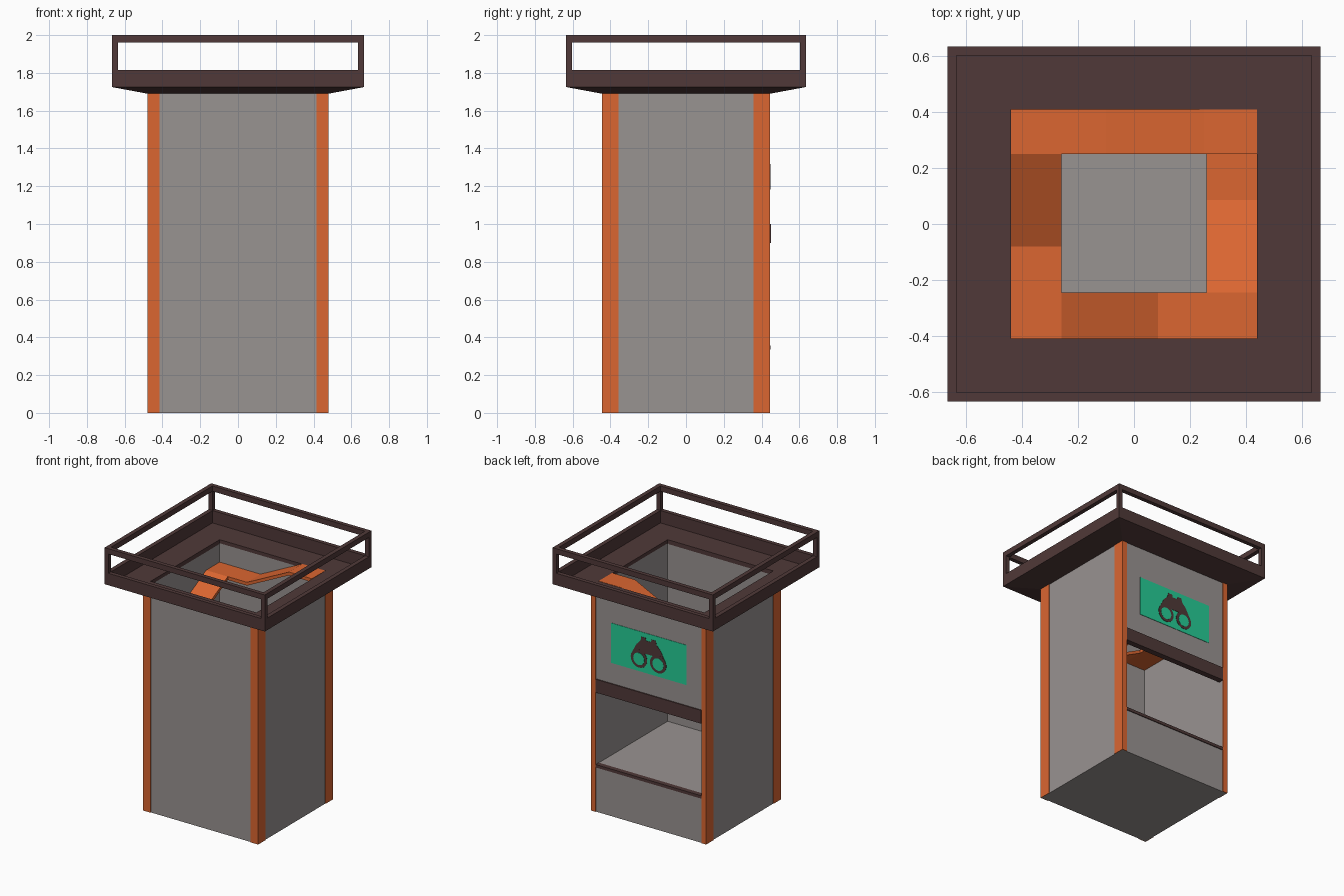
import bpy, bmesh, math
from mathutils import Vector

if "Cube" in bpy.data.objects:
    bpy.data.objects.remove(bpy.data.objects["Cube"])


def material(name, rgb):
    m = bpy.data.materials.new(name)
    lin = [((c / 255 + 0.055) / 1.055) ** 2.4 for c in rgb]
    m.diffuse_color = (*lin, 1)
    m.use_nodes = True
    m.node_tree.nodes["Principled BSDF"].inputs["Base Color"].default_value = m.diffuse_color
    return m


GREY = material("concrete grey", (153, 147, 145))
ORANGE = material("orange trim", (219, 102, 49))
DARK = material("dark brown", (80, 57, 56))
GREEN = material("sign green", (38, 205, 150))


def finish(name, bm, mat):
    bmesh.ops.recalc_face_normals(bm, faces=bm.faces)
    me = bpy.data.meshes.new(name)
    bm.to_mesh(me)
    bm.free()
    me.materials.append(mat)
    ob = bpy.data.objects.new(name, me)
    bpy.context.collection.objects.link(ob)
    return ob


def box(name, x0, x1, y0, y1, z0, z1, mat):
    bm = bmesh.new()
    bmesh.ops.create_cube(bm, size=1)
    for v in bm.verts:
        v.co = Vector(((x0 + x1) / 2 + v.co.x * (x1 - x0),
                       (y0 + y1) / 2 + v.co.y * (y1 - y0),
                       (z0 + z1) / 2 + v.co.z * (z1 - z0)))
    return finish(name, bm, mat)


def ring(name, profile, mat):
    """Closed rectangular ring: profile is a loop of (half x, half y, z)."""
    bm = bmesh.new()
    loops = [[bm.verts.new((sx * hx, sy * hy, z))
              for sx, sy in ((-1, -1), (1, -1), (1, 1), (-1, 1))]
             for hx, hy, z in profile]
    for a, b in zip(loops, loops[1:] + loops[:1]):
        for i in range(4):
            j = (i + 1) % 4
            bm.faces.new((a[i], a[j], b[j], b[i]))
    return finish(name, bm, mat)


def prism(name, pts, axis, lo, hi, mat):
    """Extrude an outline of (s, z) points; axis is the extrusion axis."""
    bm = bmesh.new()
    place = (lambda s, t, z: (t, s, z)) if axis == "x" else (lambda s, t, z: (s, t, z))
    a = [bm.verts.new(place(s, lo, z)) for s, z in pts]
    b = [bm.verts.new(place(s, hi, z)) for s, z in pts]
    bm.faces.new(a)
    bm.faces.new(b)
    n = len(pts)
    for i in range(n):
        j = (i + 1) % n
        bm.faces.new((a[i], a[j], b[j], b[i]))
    return finish(name, bm, mat)


# Tower body: solid base, three full walls, back wall above the opening
X, Y, T = 0.476, 0.441, 1.695
IX, IY = 0.44, 0.41
SILL, HEAD = 0.355, 0.90
box("tower_base", -X, X, -Y, Y, 0, SILL, GREY)
box("front_wall", -X, X, -Y, -IY, SILL, T, GREY)
for s, n in ((-1, "left"), (1, "right")):
    box(n + "_wall", min(s * IX, s * X), max(s * IX, s * X), -IY, Y, SILL, T, GREY)
box("back_wall", -IX, IX, IY, Y, HEAD + 0.1, T, GREY)

# Dark lintel and sill of the back opening
box("opening_lintel", -IX, IX, IY - 0.005, 0.449, HEAD, HEAD + 0.1, DARK)
box("opening_sill", -IX, IX, IY, 0.447, SILL - 0.02, SILL + 0.002, DARK)

# Orange corner trim, L-shaped plates on the outside
for sx in (-1, 1):
    for sy in (-1, 1):
        w = 0.415 if sy < 0 else IX
        xs = sorted((sx * w, sx * 0.48))
        ys = sorted((sy * Y, sy * 0.446))
        box("corner_trim_face", *xs, *ys, 0, T, ORANGE)
        xs = sorted((sx * X, sx * 0.48))
        ys = sorted((sy * 0.357, sy * Y))
        box("corner_trim_side", *xs, *ys, 0, T, ORANGE)

# Lookout platform with raised rim and sloped underside
ring("platform", [(IX, IY, 1.722), (0.635, 0.603, 1.722), (0.635, 0.603, 1.815),
                  (0.667, 0.634, 1.815), (0.667, 0.634, 1.725),
                  (0.48, 0.446, 1.69), (IX, IY, 1.69)], DARK)

# Guard rail and its corner posts
ring("guard_rail", [(0.635, 0.603, 2.0), (0.667, 0.634, 2.0),
                    (0.667, 0.634, 1.96), (0.635, 0.603, 1.96)], DARK)
for sx in (-1, 1):
    for sy in (-1, 1):
        xs = sorted((sx * 0.635, sx * 0.667))
        ys = sorted((sy * 0.603, sy * 0.634))
        box("rail_post", *xs, *ys, 1.815, 1.96, DARK)


# Ramps winding up the inside walls: landing, slope, landing
def ramp(name, stations, axis, lo, hi):
    under = [(s, z - 0.025) for s, z in reversed(stations)]
    prism(name, stations + under, axis, lo, hi, ORANGE)


Z = [1.04 + 0.171 * i for i in range(5)]
ramp("right_ramp", [(IY, Z[0]), (0.085, Z[0]), (-0.245, Z[1])], "x", 0.26, IX)
ramp("front_ramp", [(IX, Z[1]), (0.085, Z[1]), (-0.26, Z[2])], "y", -IY, -0.245)
ramp("left_ramp", [(-IY, Z[2]), (-0.08, Z[2]), (0.25, Z[3])], "x", -IX, -0.26)
ramp("back_ramp", [(-IX, Z[3]), (-0.10, Z[3]), (0.25, Z[4]), (IX, Z[4])], "y", 0.25, IY)


# Sign on the back: green plate with a binocular silhouette
def circle(cx, cz, r, n=20):
    return [(cx + r * math.cos(2 * math.pi * i / n),
             cz + r * math.sin(2 * math.pi * i / n)) for i in range(n)]


box("sign_plate", -0.315, 0.315, Y - 0.005, 0.444, 1.155, 1.455, GREEN)
half = [(0.02, 1.40), (0.025, 1.42), (0.06, 1.42), (0.066, 1.39),
        (0.10, 1.355), (0.145, 1.27), (0.08, 1.25), (0.03, 1.30)]
outline = half + [(-x, z) for x, z in reversed(half)]
prism("binocular_body", outline, "y", 0.443, 0.446, DARK)
for s in (-1, 1):
    prism("binocular_rim", circle(s * 0.08, 1.25, 0.068), "y", 0.443, 0.4465, DARK)
    prism("binocular_lens", circle(s * 0.08, 1.248, 0.046), "y", 0.443, 0.448, GREEN)
